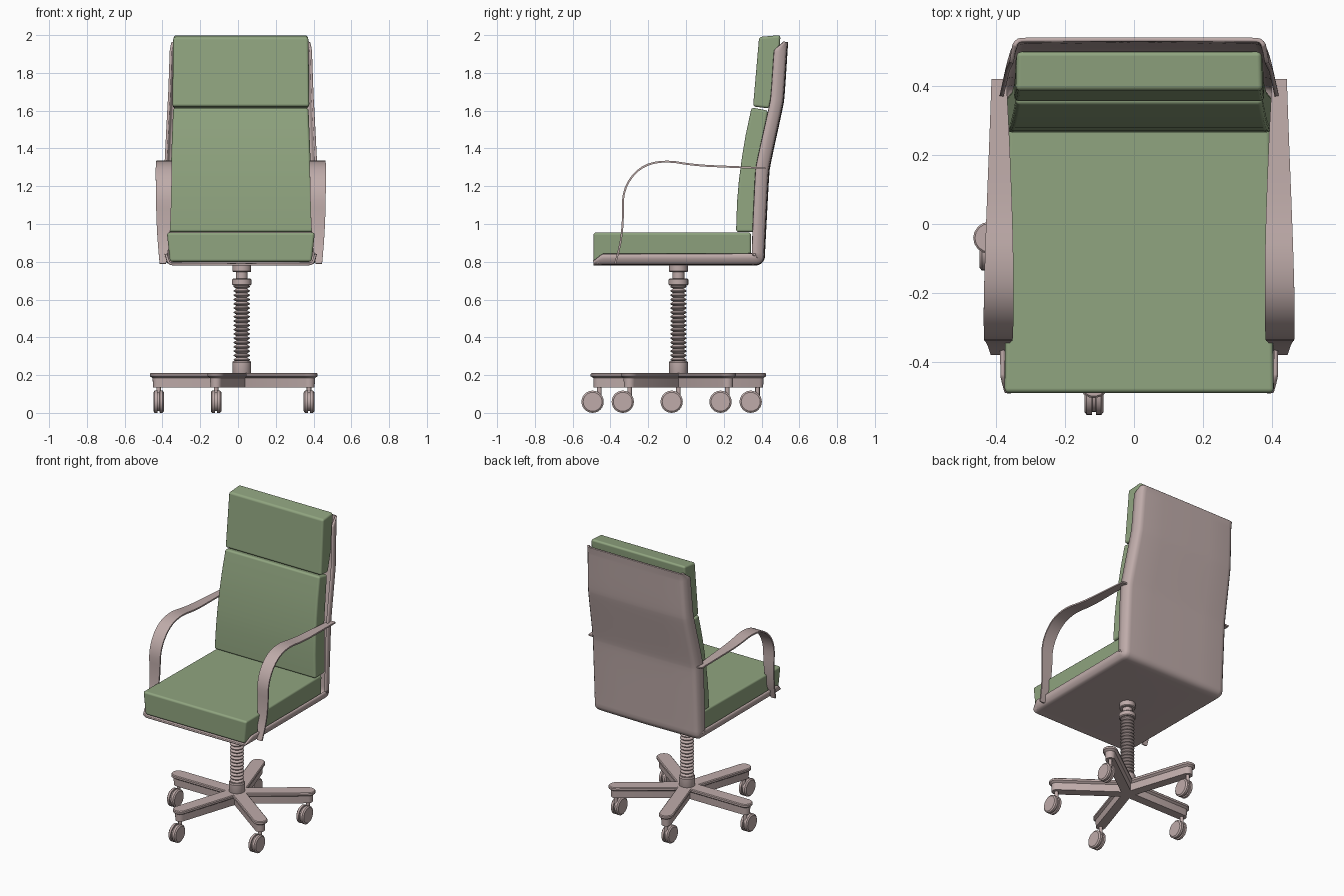
import bpy
import bmesh
import math
from mathutils import Vector

if "Cube" in bpy.data.objects:
    bpy.data.objects.remove(bpy.data.objects["Cube"], do_unlink=True)


def material(name, rgb):
    mat = bpy.data.materials.new(name)
    mat.use_nodes = True
    mat.diffuse_color = (*rgb, 1)
    mat.node_tree.nodes["Principled BSDF"].inputs["Base Color"].default_value = (*rgb, 1)
    return mat


GREEN = material("sage green fabric", (0.28, 0.375, 0.215))
FRAME = material("dusty pink frame", (0.52, 0.41, 0.40))
MID_X = 0.015                          # centre line of seat and arms
HUB = Vector((0.02, -0.04, 0))         # axis of column and base


def loft(name, rings, mat, solid=True, angle=35):
    """Skin a row of rings; solid rings are closed and capped."""
    bm = bmesh.new()
    loops = [[bm.verts.new(p) for p in ring] for ring in rings]
    n = len(loops[0])
    for a, b in zip(loops, loops[1:]):
        for i in range(n if solid else n - 1):
            j = (i + 1) % n
            bm.faces.new((a[i], a[j], b[j], b[i]))
    if solid:
        bm.faces.new(loops[0])
        bm.faces.new(loops[-1])
    bmesh.ops.recalc_face_normals(bm, faces=bm.faces)
    mesh = bpy.data.meshes.new(name)
    bm.to_mesh(mesh)
    bm.free()
    mesh.materials.append(mat)
    mesh.shade_smooth()
    mesh.set_sharp_from_angle(angle=math.radians(angle))
    obj = bpy.data.objects.new(name, mesh)
    bpy.context.scene.collection.objects.link(obj)
    return obj


def soften(points, times=2):
    """Corner cutting that keeps both end points."""
    for _ in range(times):
        out = [points[0]]
        for a, b in zip(points, points[1:]):
            out.append(tuple(p * 0.75 + q * 0.25 for p, q in zip(a, b)))
            out.append(tuple(p * 0.25 + q * 0.75 for p, q in zip(a, b)))
        points = out + [points[-1]]
    return points


def frames(path):
    """Yield each path point with its normal in the y-z plane."""
    for i, p in enumerate(path):
        a, b = path[max(i - 1, 0)], path[min(i + 1, len(path) - 1)]
        t = Vector((0, b[0] - a[0], b[1] - a[1])).normalized()
        yield p, Vector((0, -t.z, t.y))


def lathe(name, profile, centre, along_x=False, sides=24):
    rings = []
    for r, h in profile:
        ring = []
        for k in range(sides):
            c, s = r * math.cos(k * math.tau / sides), r * math.sin(k * math.tau / sides)
            ring.append(centre + Vector((h, c, s) if along_x else (c, s, h)))
        rings.append(ring)
    return loft(name, rings, FRAME)


def cushion(name, profile):
    """Side profile (y, z, half width) spanned across x, with soft edges."""
    rings = [[(MID_X + side * w, y, z) for y, z, w in profile] for side in (-1, 1)]
    obj = loft(name, rings, GREEN)
    bevel = obj.modifiers.new("soft edges", "BEVEL")
    bevel.width = 0.014
    bevel.segments = 3
    bevel.limit_method = "ANGLE"
    bevel.harden_normals = True


# Cushions
cushion("seat_cushion", [(-0.49, 0.80, 0.375), (-0.49, 0.955, 0.392),
                         (0.345, 0.955, 0.38), (0.345, 0.80, 0.375)])
front = soften([(0.265, 0.957, 0.383), (0.272, 1.17, 0.375),
                (0.305, 1.42, 0.366), (0.347, 1.617, 0.358)], 1)
cushion("back_cushion", front + [(0.435, 1.60, 0.358), (0.39, 1.30, 0.37), (0.375, 0.957, 0.383)])
cushion("headrest_cushion", [(0.355, 1.622, 0.363), (0.387, 1.99, 0.358),
                             (0.50, 2.0, 0.355), (0.49, 1.80, 0.358), (0.44, 1.612, 0.36)])

# Shell: one bent sheet with raised, slightly flared sides
# path point: y, z, half width, side height
path = [(-0.49, 0.786, 0.385, 0.016), (-0.445, 0.786, 0.396, 0.055), (-0.43, 0.786, 0.397, 0.056),
        (0.32, 0.786, 0.40, 0.056), (0.41, 0.788, 0.40, 0.06), (0.414, 0.88, 0.40, 0.065),
        (0.434, 1.26, 0.40, 0.068), (0.44, 1.31, 0.398, 0.068), (0.508, 1.62, 0.382, 0.066),
        (0.516, 1.67, 0.379, 0.066), (0.531, 1.905, 0.371, 0.066),
        (0.532, 1.92, 0.37, 0.064), (0.535, 1.963, 0.362, 0.016)]
half = [(1, 1), (0.985, 0.55), (0.968, 0.22), (0.945, 0.1), (0.9, 0.06), (0.5, 0.03)]
section = half + [(0, 0)] + [(-u, d) for u, d in reversed(half)]
rings = []
for (y, z, w, h), normal in frames(soften(path)):
    rings.append([Vector((MID_X + u * w, y, z)) + normal * h * d for u, d in section])
shell = loft("seat_shell", rings, FRAME, solid=False)
thick = shell.modifiers.new("thickness", "SOLIDIFY")
thick.thickness = 0.012
thick.offset = 0

# Arms: flat bent strips, y, z, inner and outer distance from centre line
arm = [(0.42, 1.295, 0.385, 0.428), (0.25, 1.302, 0.376, 0.434), (0.05, 1.31, 0.368, 0.442),
       (-0.12, 1.338, 0.364, 0.448), (-0.25, 1.30, 0.364, 0.451), (-0.335, 1.18, 0.366, 0.45),
       (-0.333, 1.02, 0.37, 0.447), (-0.345, 0.90, 0.378, 0.44), (-0.375, 0.79, 0.396, 0.43)]
for side, label in ((1, "left"), (-1, "right")):
    rings = []
    for (y, z, a, b), normal in frames(soften(arm)):
        rings.append([Vector((MID_X + side * x, y, z)) + normal * t
                      for x, t in ((a, -0.005), (b, -0.005), (b, 0.005), (a, 0.005))])
    loft(label + "_arm", rings, FRAME)

# Column: collars and a ribbed sleeve
lathe("lower_collar", [(0.046, 0.2), (0.05, 0.21), (0.05, 0.268), (0.045, 0.275)], HUB)
ribs = 18
step = 0.41 / ribs
sleeve = []
for i in range(ribs):
    z = 0.27 + i * step
    sleeve += [(0.028, z), (0.043, z + step * 0.4), (0.043, z + step * 0.6)]
lathe("ribbed_sleeve", sleeve + [(0.028, 0.68)], HUB)
lathe("upper_collar", [(0.046, 0.675), (0.052, 0.68), (0.052, 0.705), (0.046, 0.711),
                       (0.031, 0.711), (0.031, 0.745), (0.046, 0.745), (0.05, 0.75),
                       (0.05, 0.785)], HUB)


def capsule(r, z, length, angle):
    """Outline of a round-ended bar from the hub outwards."""
    ring = []
    for end, start in ((length, -90), (0, 90)):
        for k in range(9):
            a = math.radians(start + k * 22.5)
            p = Vector((end + r * math.cos(a), r * math.sin(a), z))
            ring.append(HUB + Vector((p.x * math.cos(angle) - p.y * math.sin(angle),
                                      p.x * math.sin(angle) + p.y * math.cos(angle), z)))
    return ring


# Five-leg base with casters, all wheels trailing the same way
leg_profile = [(0.03, 0.135), (0.032, 0.184), (0.046, 0.194), (0.046, 0.207), (0.041, 0.212)]
wheel_profile = [(0.05, -0.028), (0.059, -0.021), (0.059, -0.006), (0.05, -0.005),
                 (0.05, 0.005), (0.059, 0.006), (0.059, 0.021), (0.05, 0.028)]
REACH = 0.44
for i in range(5):
    angle = math.radians(36 + 72 * i)
    loft(f"base_leg_{i + 1}", [capsule(r, z, REACH, angle) for r, z in leg_profile], FRAME)
    pivot = HUB + Vector((math.cos(angle), math.sin(angle), 0)) * REACH
    lathe(f"caster_stem_{i + 1}", [(0.012, 0.07), (0.012, 0.14)], pivot, sides=12)
    lathe(f"caster_wheel_{i + 1}", wheel_profile, pivot + Vector((0, -0.036, 0.059)), along_x=True)
